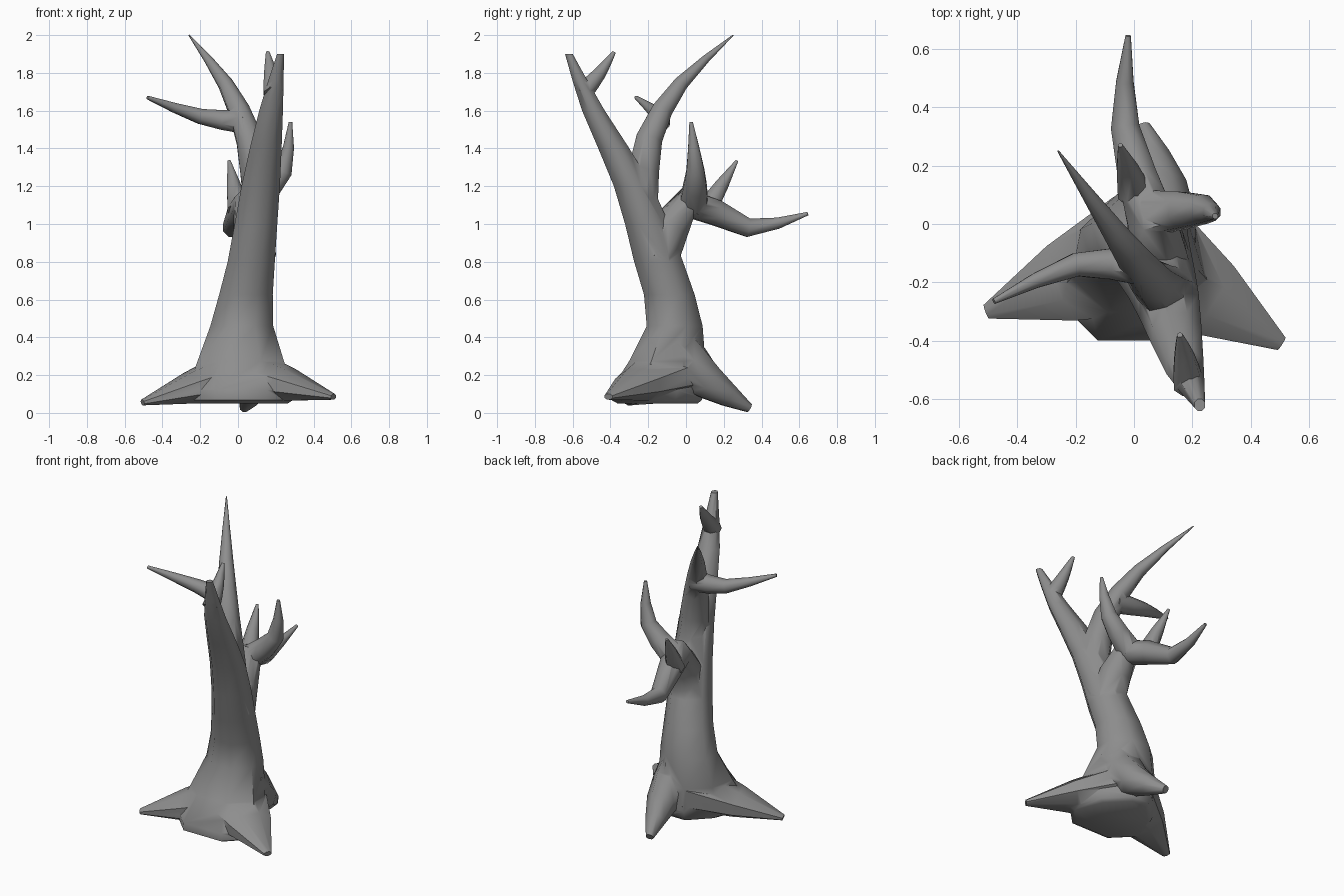
import bpy, bmesh, math
from mathutils import Vector

if "Cube" in bpy.data.objects:
    bpy.data.objects.remove(bpy.data.objects["Cube"])

SIDES = 8
ANGLES = [math.tau * (i + 0.5) / SIDES for i in range(SIDES)]


def spline(rows):
    """Smooth rows of values, adding one row midway between neighbours."""
    v = [Vector(r) for r in rows]
    v = [v[0] * 2 - v[1]] + v + [v[-1] * 2 - v[-2]]
    out = []
    for a, b, c, d in zip(v, v[1:], v[2:], v[3:]):
        out += [b, (b + c) * 0.5625 - (a + d) * 0.0625]
    return out + [v[-2]]


def loft(name, rings):
    """Skin a list of point rings into a closed object."""
    bm = bmesh.new()
    loops = [[bm.verts.new(p) for p in ring] for ring in rings]
    for a, b in zip(loops, loops[1:]):
        for i in range(SIDES):
            bm.faces.new((a[i - 1], a[i], b[i], b[i - 1]))
    bm.faces.new(loops[0])
    bm.faces.new(loops[-1])
    bmesh.ops.recalc_face_normals(bm, faces=bm.faces)
    mesh = bpy.data.meshes.new(name)
    bm.to_mesh(mesh)
    bm.free()
    mesh.materials.append(bark)
    obj = bpy.data.objects.new(name, mesh)
    bpy.context.collection.objects.link(obj)
    return obj


def limb(name, thick, thin, *points, flat=1):
    """Limb along a smoothed path, tapering from thick to thin, joined to the tree."""
    path = spline(points)
    last = len(path) - 1
    whole = (path[-1] - path[0]).normalized()
    ref = Vector((1, 0, 0)) if abs(whole.z) > 0.6 else Vector((0, 0, 1))
    rings = []
    for i, p in enumerate(path):
        t = (path[min(i + 1, last)] - path[max(i - 1, 0)]).normalized()
        side = t.cross(ref).normalized()
        up = side.cross(t) * flat
        r = thick + (thin - thick) * (i / last) ** 1.3
        rings.append([p + (side * math.cos(a) + up * math.sin(a)) * r for a in ANGLES])
    part = loft(name, rings)
    mod = trunk.modifiers.new("join", 'BOOLEAN')
    mod.operation = 'UNION'
    mod.solver = 'EXACT'
    mod.object = part
    bpy.context.view_layer.objects.active = trunk
    bpy.ops.object.modifier_apply(modifier=mod.name)
    bpy.data.objects.remove(part, do_unlink=True)


# Dark grey bark
bark = bpy.data.materials.new("bark")
bark.diffuse_color = (0.27, 0.27, 0.27, 1)
bark.use_nodes = True
bark.node_tree.nodes["Principled BSDF"].inputs["Base Color"].default_value = bark.diffuse_color

# Trunk and leaning front bough: height, centre x, centre y, half width, half depth
# (the foot narrows towards the back)
trunk = loft("tree", [
    [(x + w * math.cos(a) * (1 - max(0, 0.5 - 1.1 * z) * math.sin(a)),
      y + d * math.sin(a), z) for a in ANGLES]
    for z, x, y, w, d in spline([
        (0.05, 0.015, -0.15, 0.23, 0.23), (0.12, 0.015, -0.15, 0.27, 0.27),
        (0.46, 0.02, -0.06, 0.18, 0.16), (0.8, 0.07, -0.145, 0.135, 0.14),
        (1.2, 0.12, -0.28, 0.11, 0.11), (1.6, 0.175, -0.49, 0.068, 0.065),
        (1.9, 0.225, -0.62, 0.02, 0.022)])])

# Three spreading roots
for tip in ((-0.505, -0.3, 0.055), (0.505, -0.41, 0.085)):
    limb("side_root", 0.23, 0.027, (0.02, -0.1, 0.21), tip, flat=0.62)
limb("back_root", 0.15, 0.025, (0.07, -0.07, 0.33), (0.09, 0.12, 0.16), (0.032, 0.335, 0.025))

# Upper fork with its side branch, and the twig on the front bough
limb("upper_fork", 0.098, 0.003, (0.12, -0.24, 1.1), (0.06, -0.195, 1.45),
     (-0.065, -0.03, 1.74), (-0.26, 0.25, 2))
limb("left_branch", 0.066, 0.01, (0.03, -0.15, 1.54), (-0.2, -0.14, 1.57), (-0.48, -0.265, 1.67))
limb("top_twig", 0.055, 0.01, (0.187, -0.55, 1.69), (0.172, -0.455, 1.8), (0.157, -0.38, 1.91))

# Back branch with two upright spikes
limb("back_branch", 0.115, 0.01, (0.09, -0.15, 0.82), (0.06, 0.01, 1.11),
     (-0.03, 0.33, 0.98), (-0.02, 0.645, 1.055))
limb("right_spike", 0.08, 0.01, (0.07, 0.04, 1.11), (0.24, 0.05, 1.28), (0.278, 0.027, 1.54))
limb("back_spike", 0.06, 0.008, (0, 0.11, 1.08), (-0.047, 0.27, 1.335))

# Soft shading that keeps the creases
trunk.select_set(True)
bpy.ops.object.shade_smooth_by_angle(angle=math.radians(50))
